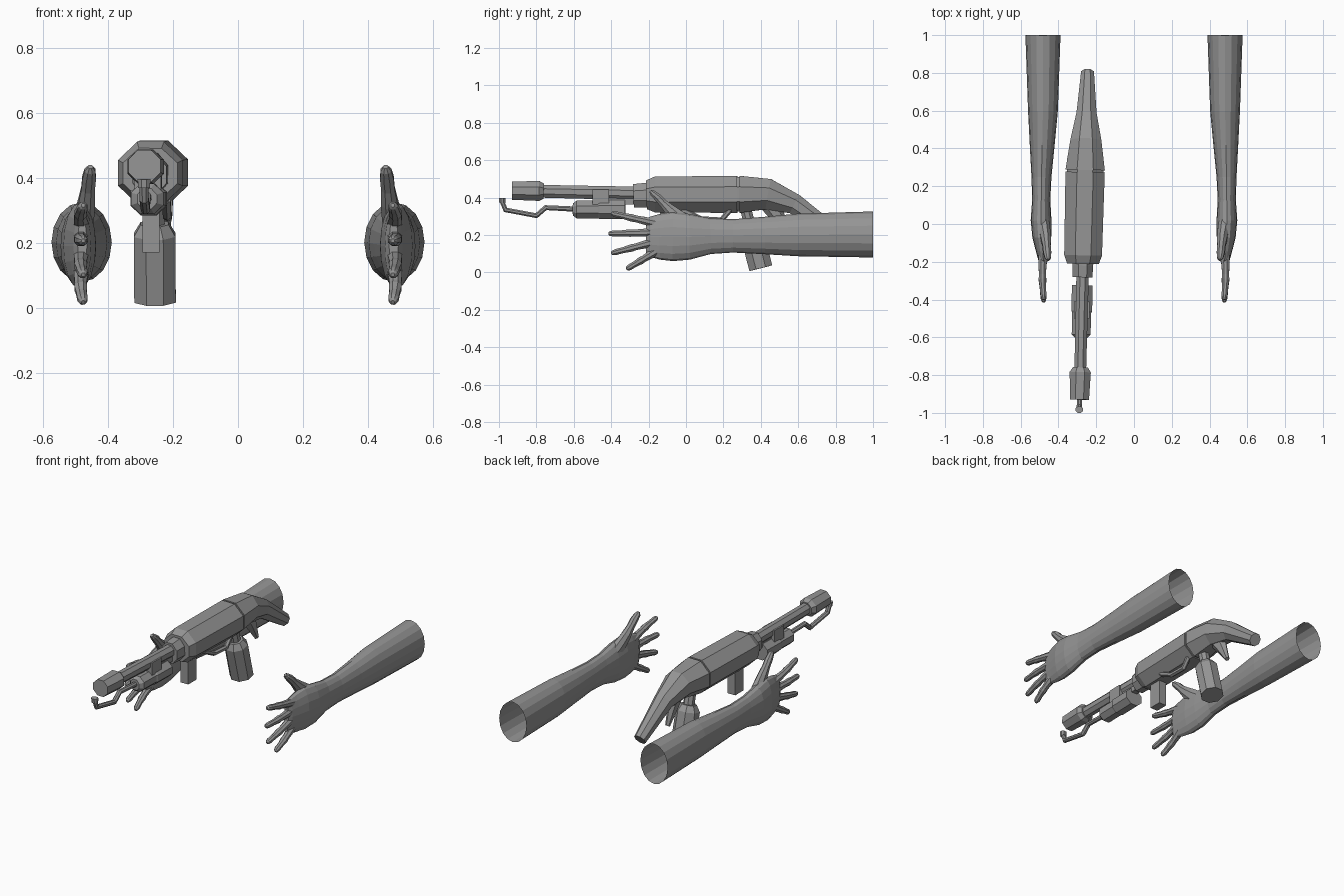
import bpy, bmesh, math
from mathutils import Vector

grey = bpy.data.materials.new("mid grey")
grey.diffuse_color = (0.3, 0.3, 0.3, 1)


def loft(name, rings, sides=8, cap_start=True, cap_end=True, flat=True):
    """Skin rings of (x, y, z, half width, half height) along their path."""
    bm = bmesh.new()
    pts = [Vector(r[:3]) for r in rings]
    turn = math.pi / sides if flat else 0
    grow = 1 / math.cos(math.pi / sides) if flat else 1
    loops = []
    for i, r in enumerate(rings):
        before, after = pts[max(i - 1, 0)], pts[min(i + 1, len(pts) - 1)]
        if 0 < i < len(pts) - 1:
            t = ((pts[i] - before).normalized() + (after - pts[i]).normalized()).normalized()
        else:
            t = (after - before).normalized()
        u = Vector((1, 0, 0))
        u = (u - t * u.dot(t)).normalized()
        v = t.cross(u)
        loop = []
        for k in range(sides):
            a = 2 * math.pi * k / sides + turn
            loop.append(bm.verts.new(pts[i] + u * (r[3] * grow * math.cos(a))
                                     + v * (r[4] * grow * math.sin(a))))
        loops.append(loop)
    for a, b in zip(loops, loops[1:]):
        for k in range(sides):
            n = (k + 1) % sides
            bm.faces.new((a[k], a[n], b[n], b[k]))
    if cap_start:
        bm.faces.new(loops[0])
    if cap_end:
        bm.faces.new(loops[-1])
    bmesh.ops.recalc_face_normals(bm, faces=bm.faces)
    me = bpy.data.meshes.new(name)
    bm.to_mesh(me)
    bm.free()
    me.materials.append(grey)
    ob = bpy.data.objects.new(name, me)
    bpy.context.collection.objects.link(ob)
    return ob


def gun_part(name, rings, sides=8, dx=0):
    """Rings of (y, z, half width, half height) on the slightly yawed gun axis."""
    return loft(name, [(-0.2655 + 0.0245 * y + dx, y, z, w, h) for y, z, w, h in rings], sides)


# Arms and hands, mirrored left and right
FINGERS = {
    "index": ((-0.16, 0.262), (-0.40, 0.316)),
    "middle": ((-0.16, 0.214), (-0.415, 0.207)),
    "ring": ((-0.16, 0.165), (-0.40, 0.102)),
    "little": ((-0.15, 0.118), (-0.318, 0.017)),
}
for side, s in (("left", -1), ("right", 1)):
    # forearm, wrist and palm, open at the elbow
    arm = [(1.0, 0.482, 0.2025, 0.093, 0.123), (0.6, 0.482, 0.200, 0.079, 0.114),
           (0.42, 0.486, 0.197, 0.066, 0.100), (0.25, 0.490, 0.195, 0.053, 0.089),
           (0.13, 0.491, 0.194, 0.048, 0.096), (0.02, 0.492, 0.190, 0.055, 0.122),
           (-0.07, 0.488, 0.192, 0.050, 0.132), (-0.14, 0.483, 0.190, 0.037, 0.122),
           (-0.19, 0.480, 0.190, 0.027, 0.108), (-0.215, 0.480, 0.190, 0.014, 0.094)]
    loft(side + "_arm", [(s * x, y, z, w, h) for y, x, z, w, h in arm], 16,
         cap_start=False, flat=False)
    # four fingers with slight knuckle swellings
    for fname, ((y0, z0), (y1, z1)) in FINGERS.items():
        rings = []
        for f, r in ((0, 0.024), (0.25, 0.021), (0.45, 0.018), (0.55, 0.020),
                     (0.72, 0.016), (0.9, 0.016), (0.97, 0.012), (1.0, 0.006)):
            bow = 0.006 * math.sin(f * math.pi)
            rings.append((s * (0.481 + bow - 0.004 * f), y0 + (y1 - y0) * f,
                          z0 + (z1 - z0) * f, r, r))
        loft(f"{side}_{fname}_finger", rings, 8)
    # thumb
    thumb = [(0.04, 0.484, 0.235, 0.030, 0.040), (-0.03, 0.474, 0.282, 0.030, 0.043),
             (-0.08, 0.466, 0.328, 0.026, 0.032), (-0.12, 0.462, 0.368, 0.021, 0.022),
             (-0.15, 0.459, 0.400, 0.021, 0.021), (-0.178, 0.456, 0.424, 0.017, 0.016),
             (-0.19, 0.455, 0.435, 0.008, 0.008)]
    loft(side + "_thumb", [(s * x, y, z, w, h) for y, x, z, w, h in thumb], 8)

# Gun body with chamfered nose and front collar
gun_part("receiver", [(-0.21, 0.415, 0.084, 0.077), (-0.165, 0.416, 0.100, 0.096),
                      (0.275, 0.417, 0.104, 0.099)])
gun_part("receiver_seam", [(0.27, 0.417, 0.097, 0.092), (0.295, 0.417, 0.097, 0.092)])
gun_part("collar", [(-0.28, 0.410, 0.052, 0.062), (-0.22, 0.412, 0.055, 0.066),
                    (-0.20, 0.412, 0.055, 0.066)])
gun_part("stock", [(0.287, 0.417, 0.104, 0.099), (0.44, 0.418, 0.082, 0.082),
                   (0.58, 0.365, 0.053, 0.055), (0.80, 0.212, 0.034, 0.036)])

# Barrel and muzzle
gun_part("barrel", [(-0.80, 0.434, 0.031, 0.034), (-0.25, 0.422, 0.033, 0.036)])
gun_part("muzzle", [(-0.93, 0.437, 0.050, 0.049), (-0.785, 0.435, 0.056, 0.053),
                    (-0.76, 0.434, 0.040, 0.040)])

# Lower cylinder, its bracket and side clamp
gun_part("lower_cylinder", [(-0.605, 0.336, 0.030, 0.032), (-0.585, 0.336, 0.050, 0.047),
                            (-0.47, 0.336, 0.050, 0.047), (-0.46, 0.336, 0.055, 0.051),
                            (-0.325, 0.336, 0.055, 0.051)])
gun_part("barrel_bracket", [(-0.50, 0.400, 0.041, 0.042), (-0.41, 0.400, 0.041, 0.042)], 4)
gun_part("lower_rail", [(-0.42, 0.385, 0.020, 0.022), (-0.20, 0.385, 0.020, 0.022)], 4)

# Bent front rod with upturned tip
gun_part("front_rod", [(-0.59, 0.338, 0.014, 0.014), (-0.75, 0.346, 0.014, 0.014),
                       (-0.80, 0.303, 0.014, 0.014), (-0.965, 0.334, 0.014, 0.014),
                       (-0.982, 0.375, 0.014, 0.012)])
gun_part("rod_tip", [(-0.982, 0.370, 0.018, 0.016), (-0.983, 0.397, 0.020, 0.017)])

# Foregrip
gun_part("foregrip", [(-0.10, 0.17, 0.026, 0.040), (-0.10, 0.35, 0.026, 0.040)], 4)

# Rear grip: tilted prism with tapered shoulder and narrow neck
gun_part("rear_grip", [(0.400, 0.022, 0.064, 0.063), (0.348, 0.225, 0.064, 0.063),
                       (0.339, 0.260, 0.043, 0.043)])
gun_part("grip_neck", [(0.343, 0.245, 0.030, 0.030), (0.318, 0.345, 0.030, 0.030)])

# Trigger bar and spur under the stock
gun_part("trigger_bar", [(-0.02, 0.335, 0.013, 0.013), (0.08, 0.285, 0.013, 0.013),
                         (0.19, 0.280, 0.013, 0.013), (0.24, 0.340, 0.013, 0.013)], 6, 0.045)
gun_part("stock_spur", [(0.45, 0.370, 0.030, 0.050), (0.49, 0.300, 0.024, 0.034),
                        (0.54, 0.200, 0.012, 0.012)], 6)
